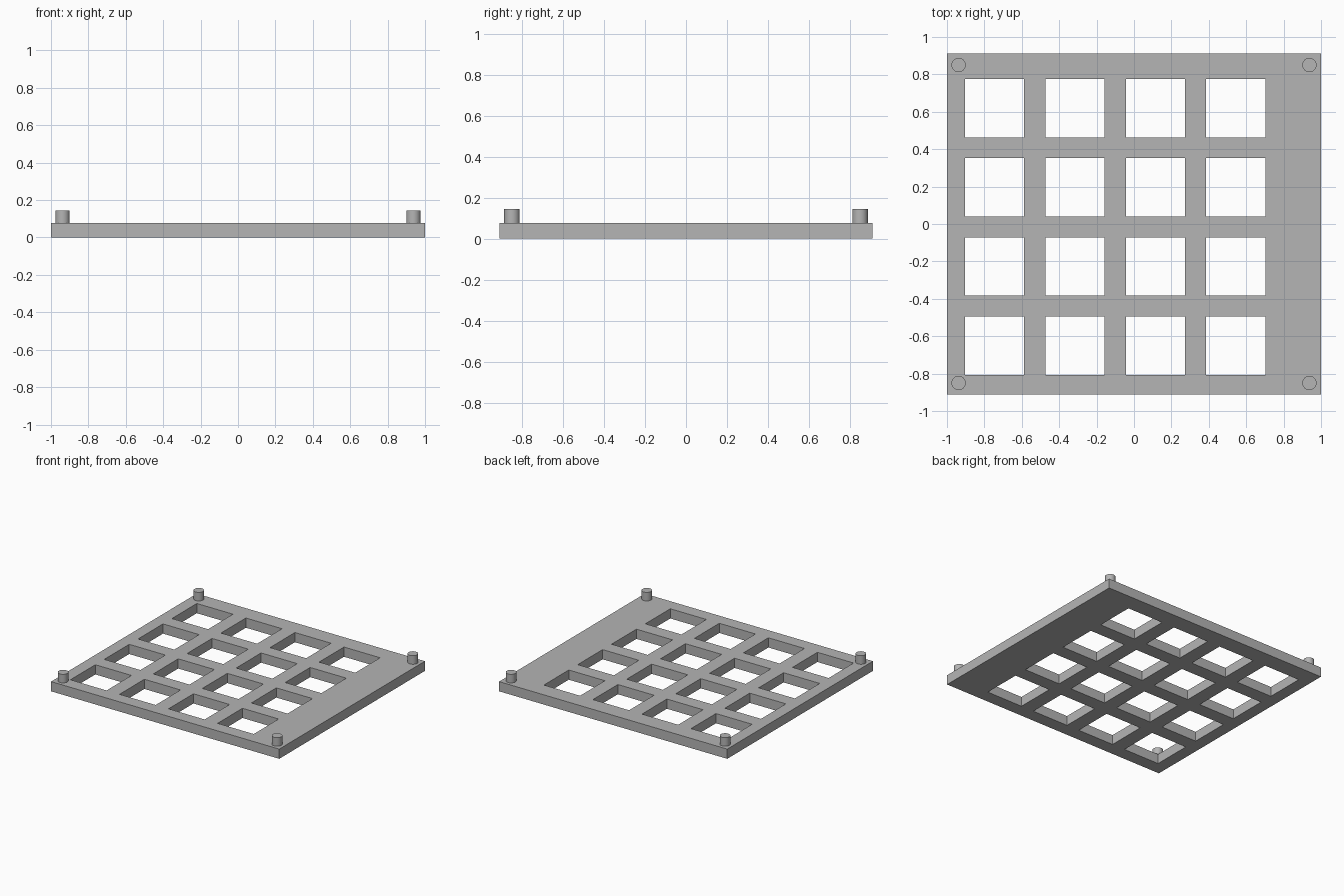
import bpy
import bmesh
import math

cube = bpy.data.objects.get("Cube")
if cube:
    bpy.data.objects.remove(cube, do_unlink=True)

GREY = (0.46, 0.46, 0.46, 1.0)
HALF_X, HALF_Y = 1.0, 0.912
THICK, PIN_TOP, PIN_R = 0.077, 0.145, 0.038

grey = bpy.data.materials.new("plain grey")
grey.use_nodes = True
grey.diffuse_color = GREY
grey.node_tree.nodes["Principled BSDF"].inputs["Base Color"].default_value = GREY


def cuts(half, start, pitch, width):
    """Grid lines: outer edge, both sides of four openings, outer edge."""
    lines = [-half]
    for i in range(4):
        lines += [start + i * pitch, start + i * pitch + width]
    return lines + [half]


# Plate: a grid of cells without the openings, extruded to its thickness
xs = cuts(HALF_X, -0.904, 0.430, 0.317)
ys = cuts(HALF_Y, -0.807, 0.4235, 0.312)
bm = bmesh.new()
grid = [[bm.verts.new((x, y, 0)) for y in ys] for x in xs]
for i in range(len(xs) - 1):
    for j in range(len(ys) - 1):
        if i % 2 and j % 2:
            continue
        bm.faces.new((grid[i][j], grid[i + 1][j], grid[i + 1][j + 1], grid[i][j + 1]))
top = bmesh.ops.extrude_face_region(bm, geom=bm.faces[:], use_keep_orig=True)
for v in top["geom"]:
    if isinstance(v, bmesh.types.BMVert):
        v.co.z = THICK
bmesh.ops.recalc_face_normals(bm, faces=bm.faces[:])
mesh = bpy.data.meshes.new("grid_plate")
bm.to_mesh(mesh)
bm.free()
mesh.materials.append(grey)
plate = bpy.data.objects.new("grid_plate", mesh)
bpy.context.collection.objects.link(plate)

# Corner pins, standing on the plate
for side, sx in (("left", 1), ("right", -1)):
    for end, sy in (("front", -1), ("back", 1)):
        bottom = THICK - 0.01
        bpy.ops.mesh.primitive_cylinder_add(
            vertices=32, radius=PIN_R, depth=PIN_TOP - bottom,
            location=(sx * 0.938, sy * 0.85, (PIN_TOP + bottom) / 2))
        pin = bpy.context.object
        pin.name = f"{end}_{side}_pin"
        pin.data.materials.append(grey)
        bpy.ops.object.shade_smooth_by_angle(angle=math.radians(30))
